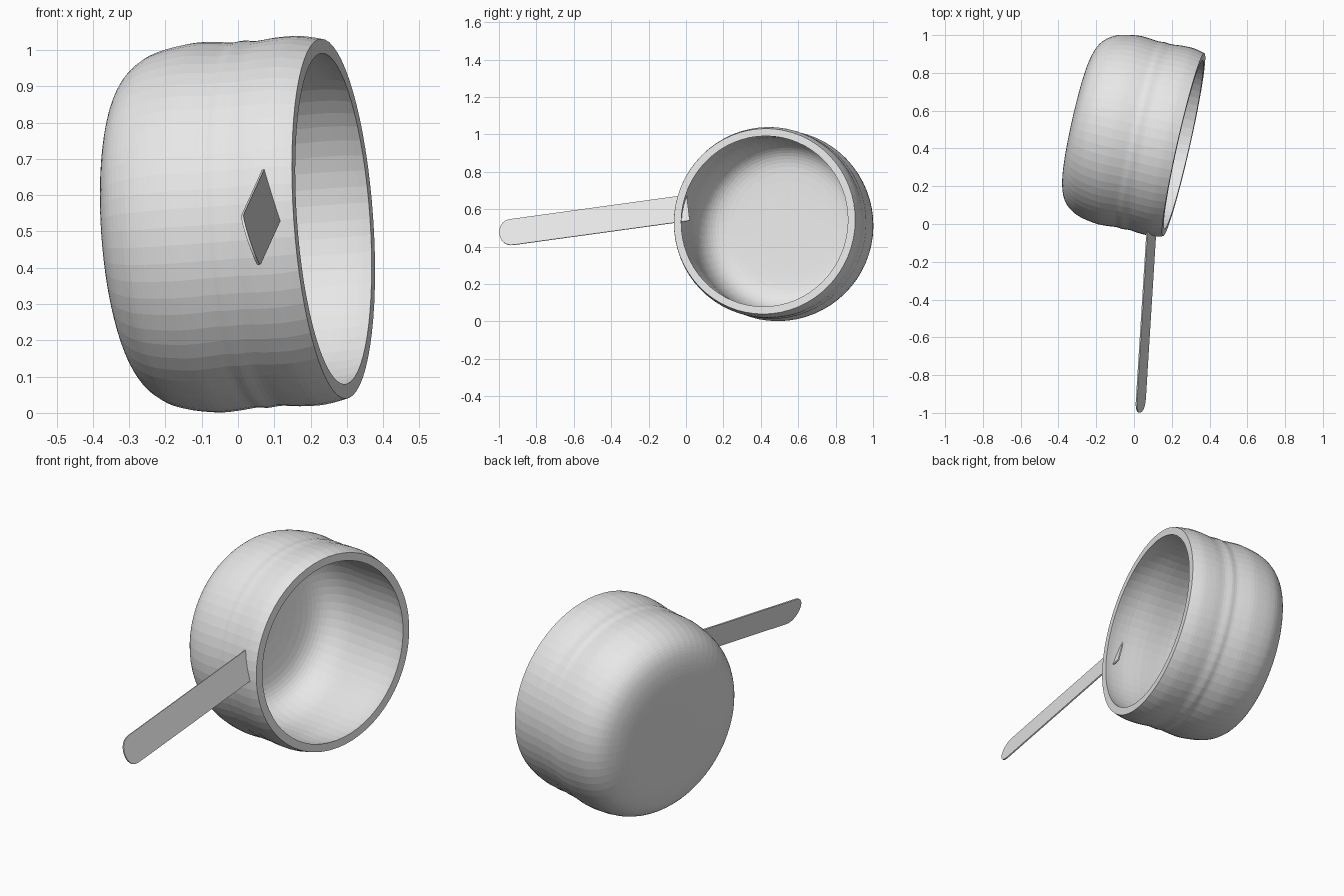
import bpy, bmesh, math
from mathutils import Vector

if "Cube" in bpy.data.objects:
    bpy.data.objects.remove(bpy.data.objects["Cube"])

grey = bpy.data.materials.new("light grey")
grey.diffuse_color = (0.8, 0.8, 0.8, 1)
grey.use_nodes = True
grey.node_tree.nodes["Principled BSDF"].inputs["Base Color"].default_value = grey.diffuse_color


def finish(name, bm):
    bmesh.ops.recalc_face_normals(bm, faces=bm.faces)
    mesh = bpy.data.meshes.new(name)
    bm.to_mesh(mesh)
    bm.free()
    mesh.materials.append(grey)
    obj = bpy.data.objects.new(name, mesh)
    bpy.context.collection.objects.link(obj)
    return obj


def smooth_path(pts, steps=3):
    """Catmull-Rom curve through (radius, height) points."""
    p = [Vector(q) for q in pts]
    p = [2 * p[0] - p[1]] + p + [2 * p[-1] - p[-2]]
    out = []
    for a, b, c, d in zip(p, p[1:], p[2:], p[3:]):
        for i in range(steps):
            t = i / steps
            out.append(0.5 * (2 * b + (c - a) * t + (2 * a - 5 * b + 4 * c - d) * t * t
                              + (3 * b - a - 3 * c + d) * t ** 3))
    return out + [p[-2]]


# Bowl: rippled outer wall and smoother inner wall, joined by a flat rim
outer = [(0, -0.592), (0.15, -0.592), (0.27, -0.588), (0.33, -0.582), (0.375, -0.572),
         (0.415, -0.556), (0.45, -0.53), (0.479, -0.49), (0.495, -0.448), (0.505, -0.40),
         (0.511, -0.345), (0.508, -0.29), (0.504, -0.25), (0.507, -0.22), (0.504, -0.18),
         (0.509, -0.13), (0.510, -0.07), (0.504, -0.03), (0.497, 0)]
inner = [(0.457, 0), (0.465, -0.04), (0.469, -0.10), (0.466, -0.20), (0.469, -0.33),
         (0.462, -0.40), (0.445, -0.455), (0.415, -0.50), (0.37, -0.53), (0.30, -0.545),
         (0.15, -0.551), (0, -0.551)]
profile = smooth_path(outer) + smooth_path(inner)

SIDES = 64
bm = bmesh.new()
verts = [bm.verts.new((r, 0, z)) for r, z in profile]
edges = [bm.edges.new(pair) for pair in zip(verts, verts[1:])]
bmesh.ops.spin(bm, geom=verts + edges, axis=(0, 0, 1), cent=(0, 0, 0),
               angle=math.tau, steps=SIDES, use_merge=False, use_duplicate=False)
bmesh.ops.remove_doubles(bm, verts=bm.verts, dist=1e-4)
bowl = finish("bowl", bm)
bowl.rotation_mode = 'QUATERNION'
bowl.rotation_quaternion = Vector((0.973, -0.22, 0.069)).to_track_quat('Z', 'Y')
bowl.location = (0.263, 0.42, 0.535)

# Handle: thin tilted strip with a rounded outer end, its square end set through the wall
tip, root = Vector((0.032, -0.998, 0.468)), Vector((0.095, 0.012, 0.607))
length = (root - tip).length
along = (root - tip).normalized()
across = Vector((0.05, 0.02, -0.145))
across = (across - along * across.dot(along)).normalized()
normal = along.cross(across)
HALF, CAP, THICK = 0.073, 0.07, 0.007

outline = [(length, HALF)]
for i in range(17):
    a = math.pi * i / 16
    outline.append((CAP * (1 - math.sin(a) ** 0.85), HALF * math.cos(a)))
outline.append((length, -HALF))

bm = bmesh.new()
face = bm.faces.new([bm.verts.new(tip + along * u + across * v - normal * THICK / 2)
                     for u, v in outline])
ext = bmesh.ops.extrude_face_region(bm, geom=[face], use_keep_orig=True)
bmesh.ops.translate(bm, vec=normal * THICK,
                    verts=[g for g in ext["geom"] if isinstance(g, bmesh.types.BMVert)])
finish("handle", bm)
